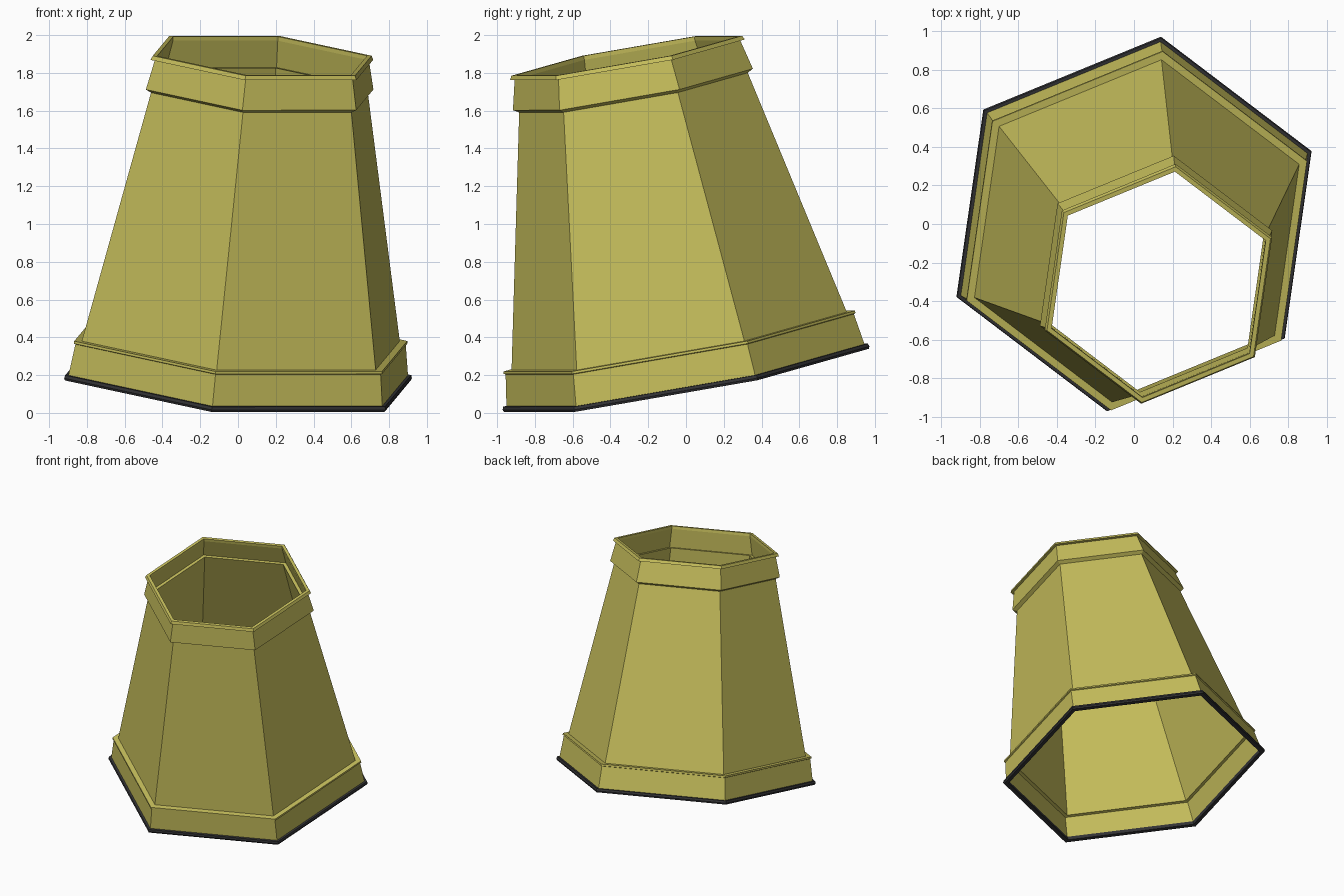
import bpy, bmesh, math
from mathutils import Vector, Matrix

if "Cube" in bpy.data.objects:
    bpy.data.objects.remove(bpy.data.objects["Cube"])

SIDES = 6
TURN = math.radians(22.3)
AXIS = Vector((0.0736, -0.1805, 0.981)).normalized()
TILT = Vector((0, 0, 1)).rotation_difference(AXIS).to_matrix().to_4x4()
PLACE = Matrix.Translation((0, 0, 0.184)) @ TILT


def material(name, color):
    m = bpy.data.materials.new(name)
    m.diffuse_color = (*color, 1)
    m.use_nodes = True
    m.node_tree.nodes["Principled BSDF"].inputs["Base Color"].default_value = m.diffuse_color
    return m


cloth = material("olive yellow", (0.56, 0.51, 0.105))
dark = material("charcoal", (0.033, 0.033, 0.036))


def hex_ring(name, profile, mat):
    """Sweep a closed (radius, height) profile around the tilted axis."""
    bm = bmesh.new()
    rings = []
    for i in range(SIDES):
        a = TURN + i * math.tau / SIDES
        rings.append([bm.verts.new(PLACE @ Vector((r * math.cos(a), r * math.sin(a), h)))
                      for r, h in profile])
    n = len(profile)
    for i in range(SIDES):
        p, q = rings[i], rings[(i + 1) % SIDES]
        for j in range(n):
            k = (j + 1) % n
            bm.faces.new((p[j], q[j], q[k], p[k]))
    bmesh.ops.recalc_face_normals(bm, faces=bm.faces)
    me = bpy.data.meshes.new(name)
    bm.to_mesh(me)
    bm.free()
    me.materials.append(mat)
    ob = bpy.data.objects.new(name, me)
    bpy.context.collection.objects.link(ob)
    return ob


# main sloping panels
hex_ring("shade_panels", [(0.914, 0.18), (0.614, 1.57), (0.602, 1.57), (0.902, 0.18)], cloth)

# upper collar with small lip
hex_ring("upper_collar", [(0.618, 1.54), (0.651, 1.558), (0.612, 1.718), (0.637, 1.718),
                          (0.626, 1.74), (0.60, 1.74), (0.60, 1.718), (0.632, 1.568),
                          (0.608, 1.568)], cloth)

# lower band with small lip
hex_ring("lower_band", [(0.972, 0.012), (0.945, 0.183), (0.955, 0.187), (0.953, 0.2),
                        (0.908, 0.2), (0.908, 0.182), (0.93, 0.178), (0.958, 0.012)], cloth)

# dark bottom trim
hex_ring("bottom_trim", [(0.955, -0.012), (0.99, -0.012), (0.995, 0.0), (0.99, 0.016),
                         (0.955, 0.016)], dark)
